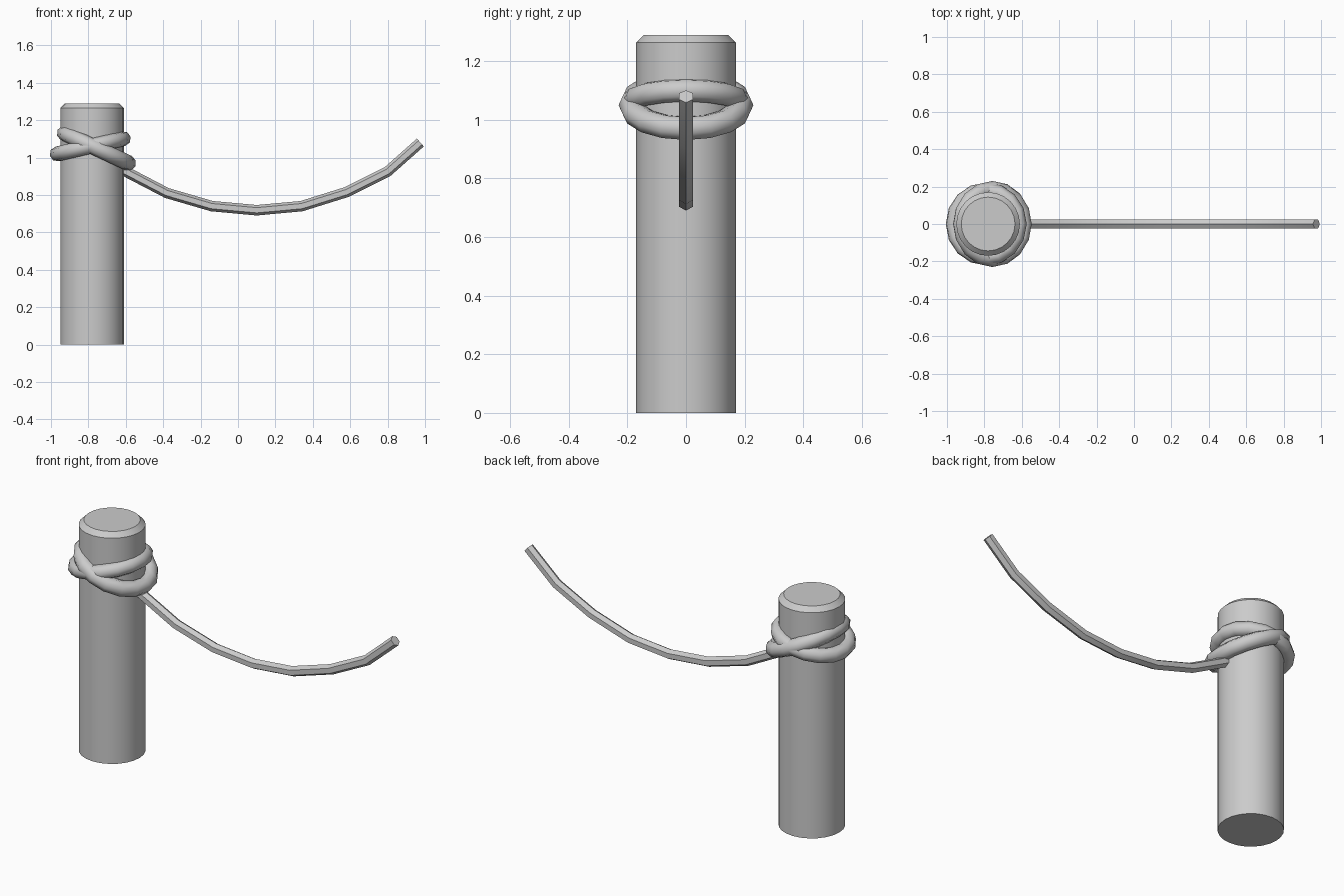
import bpy, bmesh, math
from mathutils import Vector, Matrix

if "Cube" in bpy.data.objects:
    bpy.data.objects.remove(bpy.data.objects["Cube"], do_unlink=True)

POST_X = -0.78

grey = bpy.data.materials.new("light_grey")
grey.use_nodes = True
grey.diffuse_color = (0.6, 0.6, 0.6, 1)
grey.node_tree.nodes["Principled BSDF"].inputs["Base Color"].default_value = (0.6, 0.6, 0.6, 1)


def finish(obj, angle):
    """Colour the part and smooth it, keeping sharp edges."""
    obj.data.materials.append(grey)
    bpy.ops.object.select_all(action="DESELECT")
    obj.select_set(True)
    bpy.context.view_layer.objects.active = obj
    bpy.ops.object.shade_smooth_by_angle(angle=math.radians(angle))


def tube(name, points, radius, sides):
    """Sweep a regular polygon along a path in the xz plane."""
    bm = bmesh.new()
    rings = []
    for i, p in enumerate(points):
        before = (p - points[i - 1]).normalized() if i else Vector()
        after = (points[i + 1] - p).normalized() if i + 1 < len(points) else Vector()
        along = (before + after).normalized()
        side = Vector((0, 1, 0))
        up = along.cross(side)
        rings.append([bm.verts.new(p + radius * (up * math.cos(a) + side * math.sin(a)))
                      for a in (2 * math.pi * k / sides for k in range(sides))])
    for a, b in zip(rings, rings[1:]):
        for k in range(sides):
            n = (k + 1) % sides
            bm.faces.new((a[k], a[n], b[n], b[k]))
    bm.faces.new(rings[0])
    bm.faces.new(rings[-1])
    bmesh.ops.recalc_face_normals(bm, faces=bm.faces)
    mesh = bpy.data.meshes.new(name)
    bm.to_mesh(mesh)
    bm.free()
    obj = bpy.data.objects.new(name, mesh)
    bpy.context.collection.objects.link(obj)
    finish(obj, 50)


def loop(name, x, z, major, minor, tilt):
    """Rope loop tilted about the y axis."""
    bpy.ops.mesh.primitive_torus_add(major_segments=16, minor_segments=8,
                                     major_radius=major, minor_radius=minor)
    obj = bpy.context.object
    obj.name = name
    obj.data.transform(Matrix.Translation((x, 0, z)) @ Matrix.Rotation(math.radians(tilt), 4, "Y"))
    finish(obj, 50)


# Post with a chamfered top rim
bpy.ops.mesh.primitive_cylinder_add(vertices=24, radius=0.17, depth=1.29,
                                    location=(POST_X, 0, 0.645))
post = bpy.context.object
post.name = "post"
bm = bmesh.new()
bm.from_mesh(post.data)
rim = [e for e in bm.edges if all(v.co.z > 0 for v in e.verts)]
bmesh.ops.bevel(bm, geom=rim, offset=0.026, segments=1, affect="EDGES")
bm.to_mesh(post.data)
bm.free()
finish(post, 30)

# Two crossed loops round the post
loop("lower_rope_loop", -0.757, 1.05, 0.188, 0.042, 25)
loop("upper_rope_loop", -0.79, 1.06, 0.182, 0.04, -13)

# Hanging rope
path = [(-0.62, 0.935), (-0.38, 0.81), (-0.14, 0.74), (0.1, 0.718),
        (0.34, 0.74), (0.58, 0.815), (0.8, 0.925), (0.975, 1.08)]
tube("hanging_rope", [Vector((x, 0, z)) for x, z in path], 0.028, 6)
